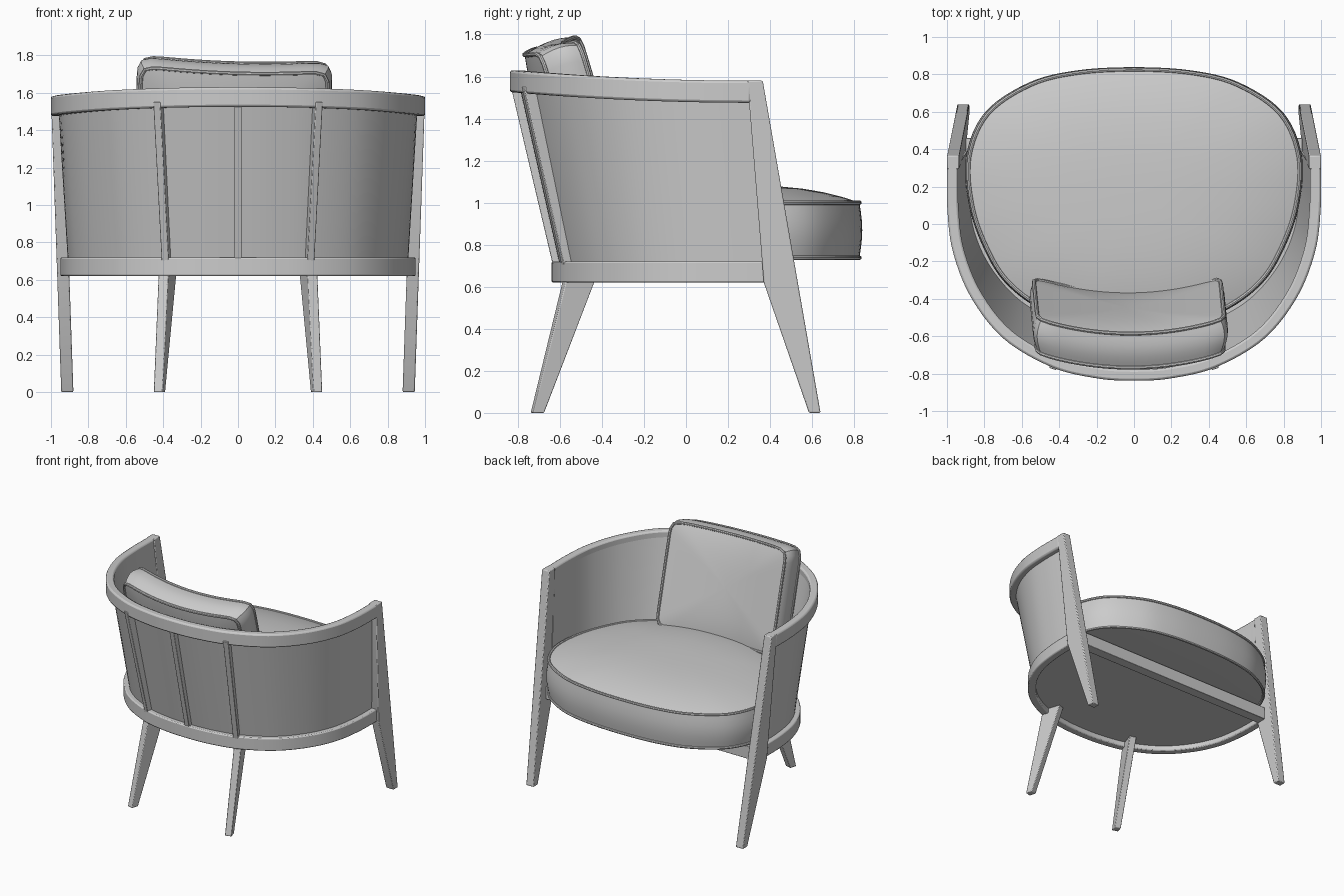
import bpy, bmesh
from math import sin, cos, pi, radians
from mathutils import Vector

if "Cube" in bpy.data.objects:
    bpy.data.objects.remove(bpy.data.objects["Cube"])


def skin(name, rings, loop=False, bevel=0.0):
    """Mesh from a stack of closed rings; ends are capped unless looped."""
    bm = bmesh.new()
    rows = [[bm.verts.new(p) for p in r] for r in rings]
    n = len(rows[0])
    for i in range(len(rows) if loop else len(rows) - 1):
        a, b = rows[i], rows[(i + 1) % len(rows)]
        for j in range(n):
            k = (j + 1) % n
            bm.faces.new((a[j], a[k], b[k], b[j]))
    if not loop:
        bm.faces.new(rows[0])
        bm.faces.new(rows[-1])
    bmesh.ops.recalc_face_normals(bm, faces=bm.faces)
    me = bpy.data.meshes.new(name)
    bm.to_mesh(me)
    bm.free()
    me.shade_smooth()
    me.set_sharp_from_angle(angle=radians(32))
    ob = bpy.data.objects.new(name, me)
    bpy.context.collection.objects.link(ob)
    if bevel:
        m = ob.modifiers.new("bevel", 'BEVEL')
        m.width, m.segments, m.limit_method = bevel, 2, 'ANGLE'
    return ob


def spline(half, closed=False, steps=8):
    """Smooth plan curve through half-outline points mirrored in x."""
    pts = [Vector(p) for p in half]
    back = [Vector((-p.x, p.y)) for p in reversed(pts)]
    pts += back[1:-1] if closed else back[1:]
    n = len(pts)
    get = (lambda i: pts[i % n]) if closed else (lambda i: pts[max(0, min(n - 1, i))])
    out = []
    for i in range(n if closed else n - 1):
        a, b, c, d = (get(i + k) for k in (-1, 0, 1, 2))
        for s in range(steps):
            t = s / steps
            out.append(0.5 * (2 * b + (c - a) * t + (2 * a - 5 * b + 4 * c - d) * t * t
                              + (3 * b - a - 3 * c + d) * t ** 3))
    return out if closed else out + [pts[-1]]


def inset(path, d, closed=False):
    """Offset a clockwise plan path inward."""
    n, out = len(path), []
    for i, p in enumerate(path):
        q, r = (path[i - 1], path[(i + 1) % n]) if closed else (path[max(i - 1, 0)], path[min(i + 1, n - 1)])
        t = (r - q).normalized()
        out.append(p + Vector((t.y, -t.x)) * d)
    return out


def sweep(name, path, section, zf, closed=False, bevel=0.0):
    """Sweep (inset, height) section points along a plan path."""
    lines = [(inset(path, d, closed), h) for d, h in section]
    rings = [[(l[i].x, l[i].y, zf(path[i]) + h) for l, h in lines] for i in range(len(path))]
    return skin(name, rings, closed, bevel)


def rect(cx, cy, z, w, d, ang=0.0):
    c, s = cos(radians(ang)), sin(radians(ang))
    return [(cx + x * c - y * s, cy + x * s + y * c, z)
            for x, y in ((-w / 2, -d / 2), (w / 2, -d / 2), (w / 2, d / 2), (-w / 2, d / 2))]


def cushion(name, outline, centre, z0, z1, dome0, dome1, bulge, bend=lambda x: 0.0):
    """Domed cushion body plus piping along both seams."""
    c = Vector(centre)
    scales = (0.04, 0.2, 0.4, 0.6, 0.75, 0.87, 0.95, 1.0)
    levels = [(s, z0 - dome0 * (1 - s ** 3)) for s in scales]
    levels += [(1 + bulge * sin(pi * k / 6), z0 + (z1 - z0) * k / 6) for k in range(1, 6)]
    levels += [(s, z1 + dome1 * (1 - s ** 3)) for s in reversed(scales)]
    rings = []
    for s, z in levels:
        ring = [c + (p - c) * s for p in outline]
        rings.append([(p.x, p.y, z + bend(p.x)) for p in ring])
    parts = [skin(name, rings)]
    circle = [(0.011 * cos(k * pi / 4), 0.011 * sin(k * pi / 4)) for k in range(8)]
    for label, z in (("lower", z0), ("upper", z1)):
        parts.append(sweep(f"{name}_{label}_piping", outline, circle,
                           lambda p, z=z: z + bend(p.x), True))
    return parts


# Plan curves of the curved frame, front right corner to back centre
top = spline([(1.0, 0.31), (0.998, 0.08), (0.968, -0.15), (0.87, -0.395), (0.695, -0.615),
              (0.44, -0.765), (0.2, -0.825), (0, -0.838)])
low = spline([(0.95, 0.39), (0.945, 0.16), (0.905, -0.07), (0.805, -0.275), (0.64, -0.455),
              (0.415, -0.578), (0.2, -0.628), (0, -0.64)])


def rail_z(p):
    return 1.58 + 0.05 * max(0, (0.33 - p.y) / 1.17) ** 2


# Armrest rail and lower seat ring
sweep("top_rail", top, [(0, 0), (0.06, 0), (0.06, -0.105), (0, -0.105)], rail_z, bevel=0.012)
sweep("seat_ring", low, [(0, 0.72), (0.06, 0.72), (0.06, 0.62), (0, 0.62)], lambda p: 0, bevel=0.008)

# Leaning wrap-around back panel between the two
edges = [(inset(low, 0.04), 0), (inset(top, 0.04), 1), (inset(top, 0.06), 1), (inset(low, 0.06), 0)]
skin("back_panel", [[(l[i].x, l[i].y, rail_z(top[i]) - 0.05 if up else 0.7) for l, up in edges]
                    for i in range(len(top))])

# Seat board and front crossbar
board = inset(low, 0.05)
skin("seat_board", [[(p.x, p.y, z) for p in board] for z in (0.66, 0.725)])
skin("front_crossbar", [rect(0, 0.42, z, 1.8, 0.08) for z in (0.62, 0.72)], bevel=0.004)

# Slats outside the back panel
for name, x0, y0, x1, y1, a in (("middle", 0, -0.6, 0, -0.8, 0), ("right", 0.38, -0.555, 0.425, -0.745, 18),
                                ("left", -0.38, -0.555, -0.425, -0.745, -18)):
    skin(f"{name}_back_slat", [rect(x0, y0, 0.7, 0.04, 0.065, a), rect(x1, y1, 1.55, 0.04, 0.065, a)],
         bevel=0.004)

for side, s in (("right", 1), ("left", -1)):
    # Front legs rise past the seat to the armrest
    rings = []
    for z, ya, yb in ((0, 0.585, 0.64), (0.62, 0.37, 0.532), (1.58, 0.292, 0.365)):
        rings.append(rect(s * (0.9125 + 0.055 * z / 1.58), (ya + yb) / 2, z, 0.065, yb - ya))
    skin(f"{side}_front_leg", rings, bevel=0.006)
    # Tapered, splayed back legs
    skin(f"{side}_back_leg", [rect(s * 0.42, -0.707, 0, 0.05, 0.055, s * 15),
                              rect(s * 0.375, -0.5, 0.66, 0.055, 0.15, s * 18)], bevel=0.005)

# Seat cushion
seat = spline([(0, 0.825), (0.3, 0.808), (0.55, 0.745), (0.78, 0.59), (0.88, 0.36), (0.865, 0.1),
               (0.79, -0.12), (0.68, -0.3), (0.5, -0.44), (0.25, -0.54), (0, -0.56)], True, 6)
cushion("seat_cushion", seat, (0, 0.15), 0.738, 1.0, 0.005, 0.085, 0.02)

# Back pillow, bent to follow the panel and leaning on it
pillow = []
for i in range(96):
    t = -2 * pi * i / 96
    r = (abs(cos(t) / 0.5) ** 16 + abs(sin(t) / 0.385) ** 16) ** (-1 / 16)
    pillow.append(Vector((r * cos(t), r * sin(t))))
for ob in cushion("back_pillow", pillow, (0, 0), -0.095, 0.095, 0.03, 0.02, 0.045,
                  lambda x: 0.08 * (1 - (x / 0.5) ** 2)):
    ob.rotation_euler = (radians(106.6), radians(1.7), 0)
    ob.location = (-0.028, -0.49, 1.385)
